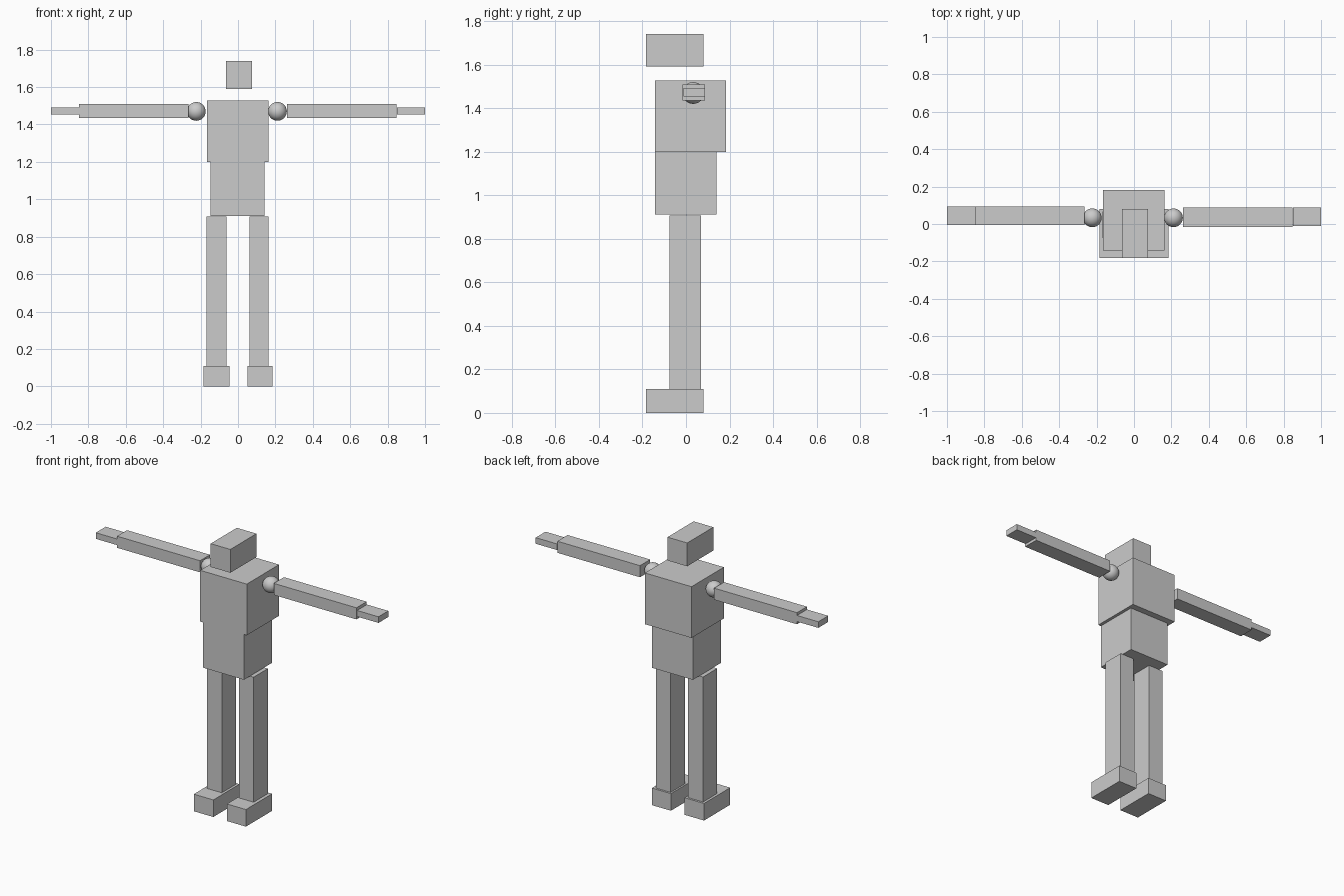
import bpy

if "Cube" in bpy.data.objects:
    bpy.data.objects.remove(bpy.data.objects["Cube"])

grey = bpy.data.materials.new("plain_grey")
grey.diffuse_color = (0.6, 0.6, 0.6, 1)
grey.use_nodes = True
grey.node_tree.nodes["Principled BSDF"].inputs["Base Color"].default_value = grey.diffuse_color


def box(name, x, y, z):
    """Box spanning the given (min, max) ranges."""
    bpy.ops.mesh.primitive_cube_add(size=1, location=[(a + b) / 2 for a, b in (x, y, z)])
    ob = bpy.context.object
    ob.name = name
    ob.scale = [b - a for a, b in (x, y, z)]
    bpy.ops.object.transform_apply(location=False, rotation=False, scale=True)
    ob.data.materials.append(grey)


def ball(name, loc, r):
    bpy.ops.mesh.primitive_uv_sphere_add(segments=32, ring_count=16, radius=r, location=loc)
    ob = bpy.context.object
    ob.name = name
    ob.data.materials.append(grey)
    bpy.ops.object.shade_smooth()


# Head floats above the torso
box("head", (-0.065, 0.074), (-0.183, 0.081), (1.591, 1.74))
box("chest", (-0.167, 0.162), (-0.143, 0.183), (1.2, 1.527))
box("pelvis", (-0.147, 0.142), (-0.143, 0.141), (0.911, 1.2))

# Arms: shoulder ball, arm and hand
ball("left_shoulder", (0.211, 0.033, 1.47), 0.05)
ball("right_shoulder", (-0.223, 0.033, 1.47), 0.05)
box("left_arm", (0.263, 0.847), (-0.015, 0.088), (1.436, 1.51))
box("right_arm", (-0.85, -0.264), (-0.006, 0.094), (1.436, 1.51))
box("left_hand", (0.849, 1.0), (-0.011, 0.088), (1.453, 1.492))
box("right_hand", (-1.0, -0.85), (-0.006, 0.094), (1.453, 1.492))

# Legs and feet
for side, leg, foot in (("left", (0.061, 0.163), (0.05, 0.184)),
                        ("right", (-0.168, -0.062), (-0.184, -0.046))):
    box(side + "_leg", leg, (-0.075, 0.068), (0.109, 0.907))
    box(side + "_foot", foot, (-0.183, 0.081), (0, 0.109))
